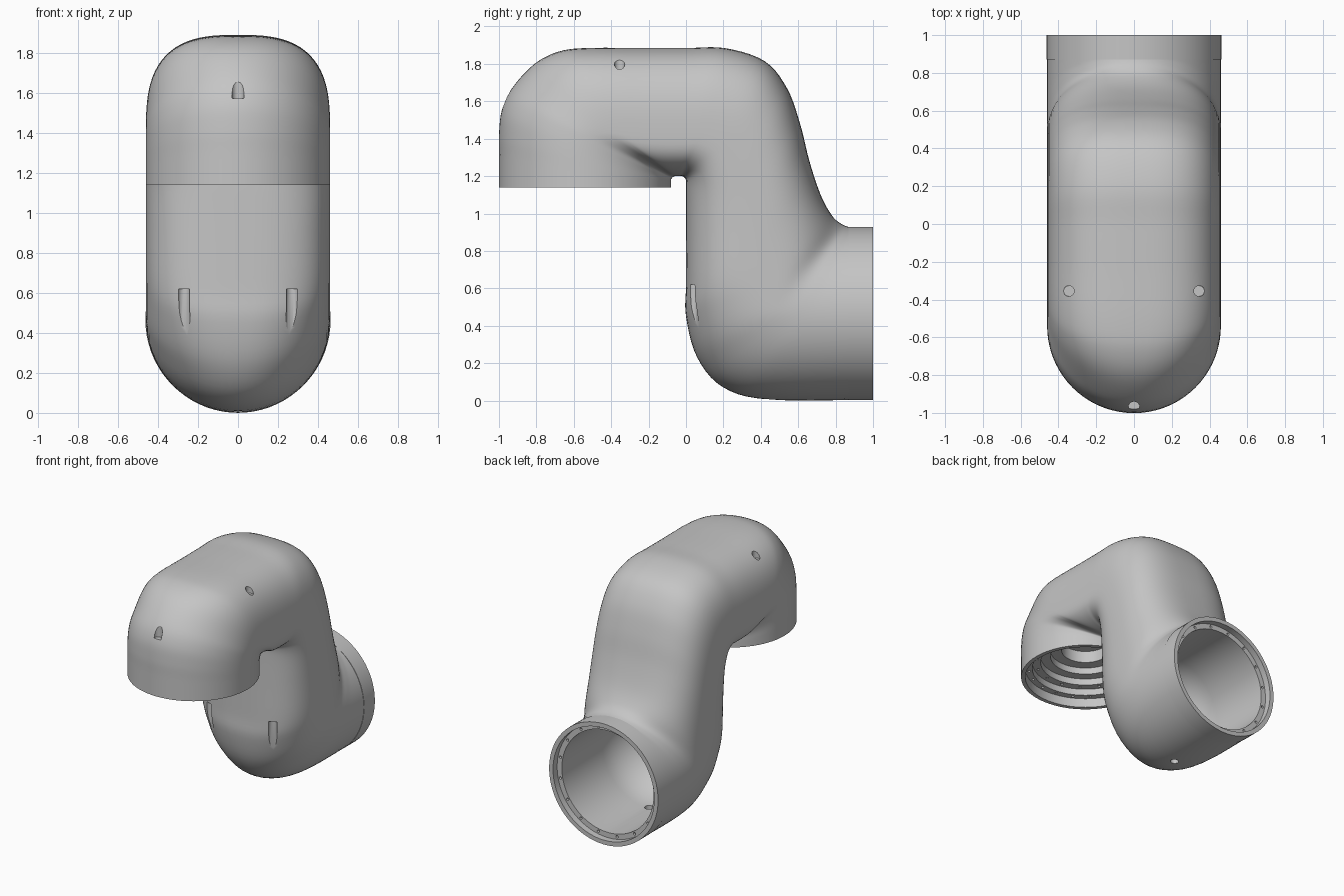
import bpy, bmesh, math
from mathutils import Vector, Matrix

if "Cube" in bpy.data.objects:
    bpy.data.objects.remove(bpy.data.objects["Cube"])

grey = bpy.data.materials.new("cast_grey")
grey.use_nodes = True
tone = (0.56, 0.56, 0.56, 1)
grey.diffuse_color = tone
grey.node_tree.nodes["Principled BSDF"].inputs["Base Color"].default_value = tone

WORLD = Matrix.Identity(4)
HEAD = Matrix.Translation((0, -0.54, 0))                                  # upright socket axis
BARREL = Matrix.Translation((0, 0, 0.465)) @ Matrix.Rotation(-math.pi / 2, 4, "X")  # socket axis along y
SEGMENTS = 72


def skin(bm, rings, closed=False):
    """Bridge a row of rings; cap the ends, or join the last to the first."""
    loops = [[bm.verts.new(p) for p in ring] for ring in rings]
    pairs = list(zip(loops, loops[1:]))
    if closed:
        pairs.append((loops[-1], loops[0]))
    for a, b in pairs:
        for i in range(len(a)):
            j = (i + 1) % len(a)
            bm.faces.new((a[i], a[j], b[j], b[i]))
    if not closed:
        bm.faces.new(loops[0])
        bm.faces.new(loops[-1])


def lathe(bm, profile, frame, segments=SEGMENTS, closed=False):
    """Spin (radius, height) points about the local z of a frame."""
    angles = [math.tau * i / segments for i in range(segments)]
    skin(bm, [[frame @ Vector((r * math.cos(a), r * math.sin(a), h)) for a in angles]
              for r, h in profile], closed)


def drill(bm, frame, x, y, radius, low, high):
    lathe(bm, [(radius, low), (radius, high)], frame @ Matrix.Translation((x, y, 0)), 16)


def finish(name, bm):
    bmesh.ops.recalc_face_normals(bm, faces=bm.faces)
    mesh = bpy.data.meshes.new(name)
    bm.to_mesh(mesh)
    bm.free()
    mesh.materials.append(grey)
    obj = bpy.data.objects.new(name, mesh)
    bpy.context.collection.objects.link(obj)
    return obj


def smooth(obj):
    bpy.ops.object.select_all(action="DESELECT")
    obj.select_set(True)
    bpy.context.view_layer.objects.active = obj
    bpy.ops.object.shade_smooth_by_angle(angle=math.radians(32))


def spline(keys, steps):
    """Catmull-Rom through tuples of numbers."""
    for i in range(len(keys) - 1):
        p, q, r, s = [Vector(keys[max(0, min(len(keys) - 1, i + k))]) for k in (-1, 0, 1, 2)]
        for k in range(steps):
            t = k / steps
            yield (q * 2 + (r - p) * t + (p * 2 - q * 5 + r * 4 - s) * t ** 2
                   + (q * 3 - p - r * 3 + s) * t ** 3) * 0.5
    yield Vector(keys[-1])


# Body sections: outer edge, widest line and inner edge, each as (y, z)
sections = [
    (-1, 1.14, -.54, 1.14, -.08, 1.14),
    (-1, 1.3, -.54, 1.23, -.08, 1.165),
    (-1, 1.42, -.54, 1.31, -.08, 1.18),
    (-.985, 1.55, -.53, 1.37, -.077, 1.187),
    (-.93, 1.67, -.51, 1.41, -.075, 1.19),
    (-.81, 1.8, -.45, 1.43, -.07, 1.195),
    (-.68, 1.866, -.39, 1.43, -.065, 1.198),
    (-.53, 1.885, -.32, 1.42, -.06, 1.2),
    (-.25, 1.885, -.16, 1.41, -.05, 1.2),
    (0, 1.885, 0, 1.41, -.035, 1.2),
    (.21, 1.884, .1, 1.41, -.02, 1.2),
    (.42, 1.815, .2, 1.36, -.006, 1.19),
    (.54, 1.67, .27, 1.25, 0, 1.17),
    (.61, 1.48, .33, 1.1, 0, 1.1),
    (.66, 1.28, .37, .95, 0, .9),
    (.72, 1.1, .4, .75, 0, .62),
    (.78, .99, .45, .6, 0, .45),
    (.83, .945, .5, .5, .06, .23),
    (.88, .926, .62, .475, .2, .07),
    (.92, .925, .74, .465, .45, .005),
    (.998, .925, .998, .465, .998, .005),
]


def ease(t, start, end):
    t = max(0, min(1, (t - start) / (end - start)))
    return t * t * (3 - 2 * t)


def section_ring(values, t):
    outer, mid, inner = (Vector((0, values[i], values[i + 1])) for i in (0, 2, 4))
    power = 2 / (2 + .85 * ease(t, .2, .38) * ease(t, .88, .74))   # boxier between the sockets
    ring = []
    for i in range(SEGMENTS):
        a = math.tau * i / SEGMENTS
        c, s = math.cos(a), math.sin(a)
        x = math.copysign(abs(c) ** power, c) * 0.46
        edge = outer if s > 0 else inner
        ring.append(mid + (edge - mid) * abs(s) ** power + Vector((x, 0, 0)))
    return ring


rows = list(spline(sections, 5))
bm = bmesh.new()
skin(bm, [section_ring(r, i / (len(rows) - 1)) for i, r in enumerate(rows)])
body = finish("elbow_housing", bm)

# Stepped bore in the head
head_bore = bmesh.new()
lathe(head_bore, [(.43, 1), (.43, 1.21), (.38, 1.21), (.38, 1.26), (.32, 1.26), (.32, 1.31),
                  (.25, 1.31), (.25, 1.36), (.17, 1.36), (.17, 1.45)], HEAD)

# Domed bore in the barrel
dome = [(.39 * math.cos(a), .46 - .39 * math.sin(a))
        for a in (math.pi / 2 * i / 12.1 for i in range(13))]
barrel_bore = bmesh.new()
lathe(barrel_bore, [(.43, 1.1), (.43, .95), (.39, .95)] + dome, BARREL)

# Screw pockets and bolt holes
holes = bmesh.new()
drill(holes, HEAD, 0, -.43, .03, 1.57, 2)
for side in (-1, 1):
    drill(holes, HEAD, side * .345, .185, .028, 1.765, 2)
    drill(holes, WORLD, side * .27, .035, .03, .3, .62)
drill(holes, WORLD, 0, .45, .03, -.1, .2)
for frame, radius, ledge, count in ((HEAD, .405, 1.21, 20), (HEAD, .35, 1.26, 16), (BARREL, .41, .95, 16)):
    for i in range(count):
        a = math.tau * (i + .5) / count
        drill(holes, frame, radius * math.cos(a), radius * math.sin(a), .01, ledge - .02, ledge + .02)

bpy.context.view_layer.objects.active = body
for name, cutter_mesh in (("head_bore", head_bore), ("barrel_bore", barrel_bore), ("holes", holes)):
    cutter = finish(name + "_cutter", cutter_mesh)
    cutter.hide_render = True
    mod = body.modifiers.new(name, "BOOLEAN")
    mod.operation, mod.solver, mod.object = "DIFFERENCE", "EXACT", cutter
    bpy.ops.object.modifier_apply(modifier=mod.name)
    bpy.data.objects.remove(cutter)
smooth(body)

# Thin collar around the barrel mouth
bm = bmesh.new()
lathe(bm, [(.463, .87), (.463, 1), (.43, 1), (.43, .99), (.45, .87)], BARREL, closed=True)
smooth(finish("barrel_collar", bm))
